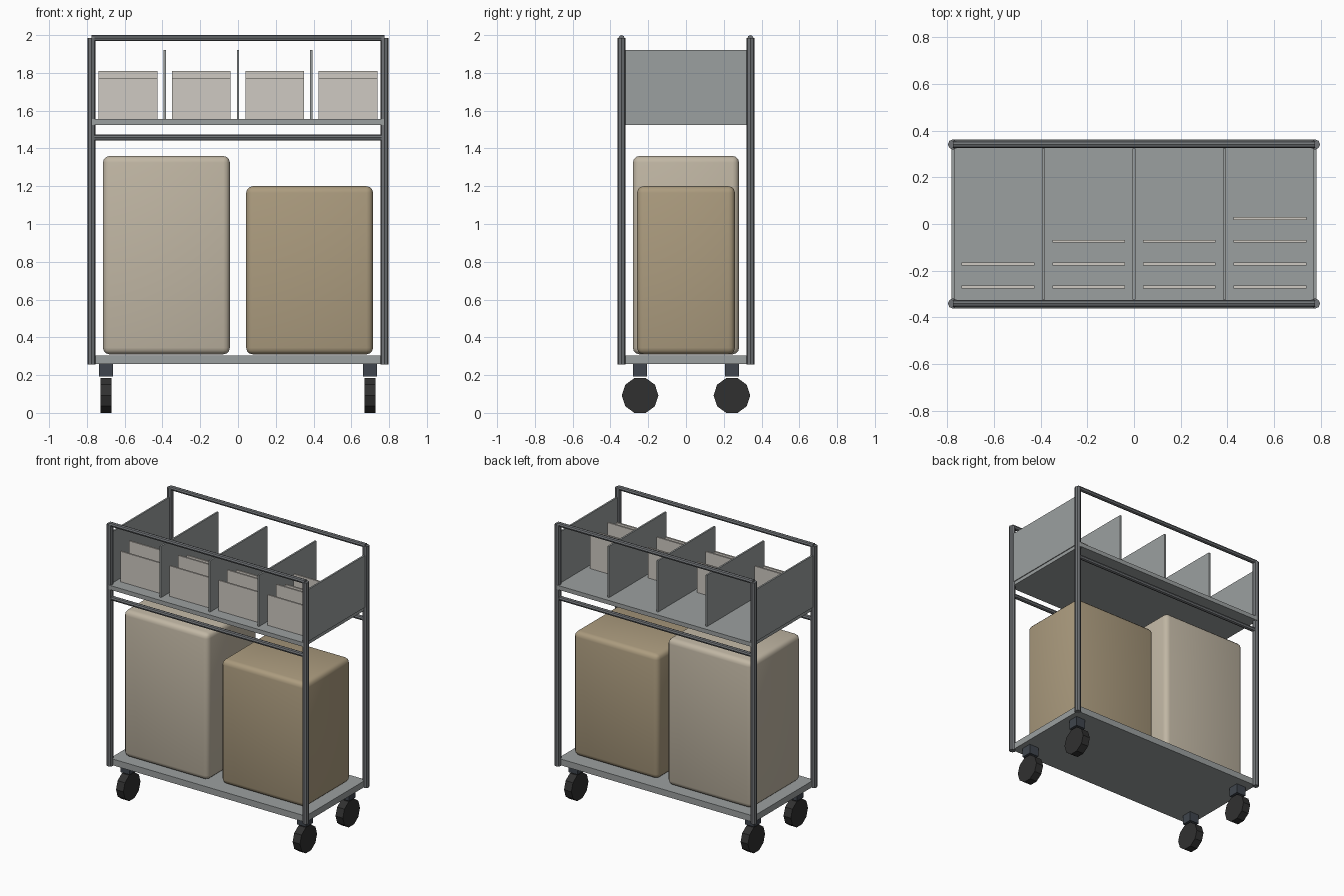
import bpy
from math import pi, radians

if "Cube" in bpy.data.objects:
    bpy.data.objects.remove(bpy.data.objects["Cube"])


def material(name, r, g, b):
    m = bpy.data.materials.new(name)
    m.diffuse_color = (r, g, b, 1)
    m.use_nodes = True
    m.node_tree.nodes["Principled BSDF"].inputs["Base Color"].default_value = m.diffuse_color
    return m


FRAME = material("frame_grey", 0.16, 0.17, 0.18)
PANEL = material("panel_grey", 0.33, 0.35, 0.35)
RUBBER = material("rubber", 0.03, 0.03, 0.03)
MOUNT = material("caster_mount", 0.05, 0.06, 0.075)
CARD = material("card", 0.62, 0.59, 0.54)
PALE = material("pale_fabric", 0.53, 0.47, 0.37)
TAN = material("tan_fabric", 0.41, 0.33, 0.21)


def finish(name, mat):
    o = bpy.context.object
    o.name = name
    o.data.materials.append(mat)
    return o


def box(name, x, y, z, mat):
    """Box from (min, max) ranges on each axis."""
    bpy.ops.mesh.primitive_cube_add(size=1, location=[(a + b) / 2 for a, b in (x, y, z)])
    o = bpy.context.object
    o.scale = [b - a for a, b in (x, y, z)]
    bpy.ops.object.transform_apply(location=False, rotation=False, scale=True)
    return finish(name, mat)


def rod(name, loc, r, length, mat, along_x=False, sides=8):
    bpy.ops.mesh.primitive_cylinder_add(vertices=sides, radius=r, depth=length, location=loc,
                                        rotation=(0, pi / 2 if along_x else 0, 0))
    return finish(name, mat)


PX, PY = 0.776, 0.341

# Deck and shelf
box("deck", (-PX, PX), (-PY, PY), (0.26, 0.305), PANEL)
box("shelf", (-PX, PX), (-0.362, 0.362), (1.525, 1.555), PANEL)

# Corner posts and casters
for sx in (-1, 1):
    for sy in (-1, 1):
        rod("post", (sx * PX, sy * PY, 1.12), 0.022, 1.73, FRAME)
        cx, cy = sx * 0.70, sy * 0.243
        box("caster_mount", (cx - 0.037, cx + 0.037), (cy - 0.037, cy + 0.037), (0.193, 0.26), MOUNT)
        rod("wheel", (cx, cy, 0.0922), 0.097, 0.058, RUBBER, True, 10)

# Long rails, front and back
for sy in (-1, 1):
    rod("top_rail", (0, sy * PY, 1.984), 0.016, 2 * PX, FRAME, True)
    rod("lower_rail", (0, sy * PY, 1.457), 0.016, 2 * PX, FRAME, True)

# End panels and dividers
for i in range(5):
    x = (i - 2) * 0.388
    name = "end_panel" if i in (0, 4) else "divider"
    box(name, (x - 0.006, x + 0.006), (-0.324, 0.324), (1.55, 1.922), PANEL)

# Upright cards in each bay, alternating heights
for bay, count in enumerate((2, 3, 3, 4)):
    x = (bay - 1.5) * 0.389
    for i in range(count):
        y = -0.27 + 0.098 * i
        box("card", (x - 0.156, x + 0.156), (y - 0.006, y + 0.006),
            (1.55, 1.81 if i % 2 else 1.773), CARD)

# Soft-edged bags on the deck
for name, x, y, top, mat in (("tall_bag", (-0.715, -0.043), (-0.281, 0.281), 1.36, PALE),
                             ("short_bag", (0.043, 0.715), (-0.259, 0.259), 1.20, TAN)):
    o = box(name, x, y, (0.31, top), mat)
    b = o.modifiers.new("rounding", 'BEVEL')
    b.width, b.segments = 0.035, 3
    bpy.ops.object.modifier_apply(modifier=b.name)
    bpy.ops.object.shade_smooth_by_angle(angle=radians(40))
